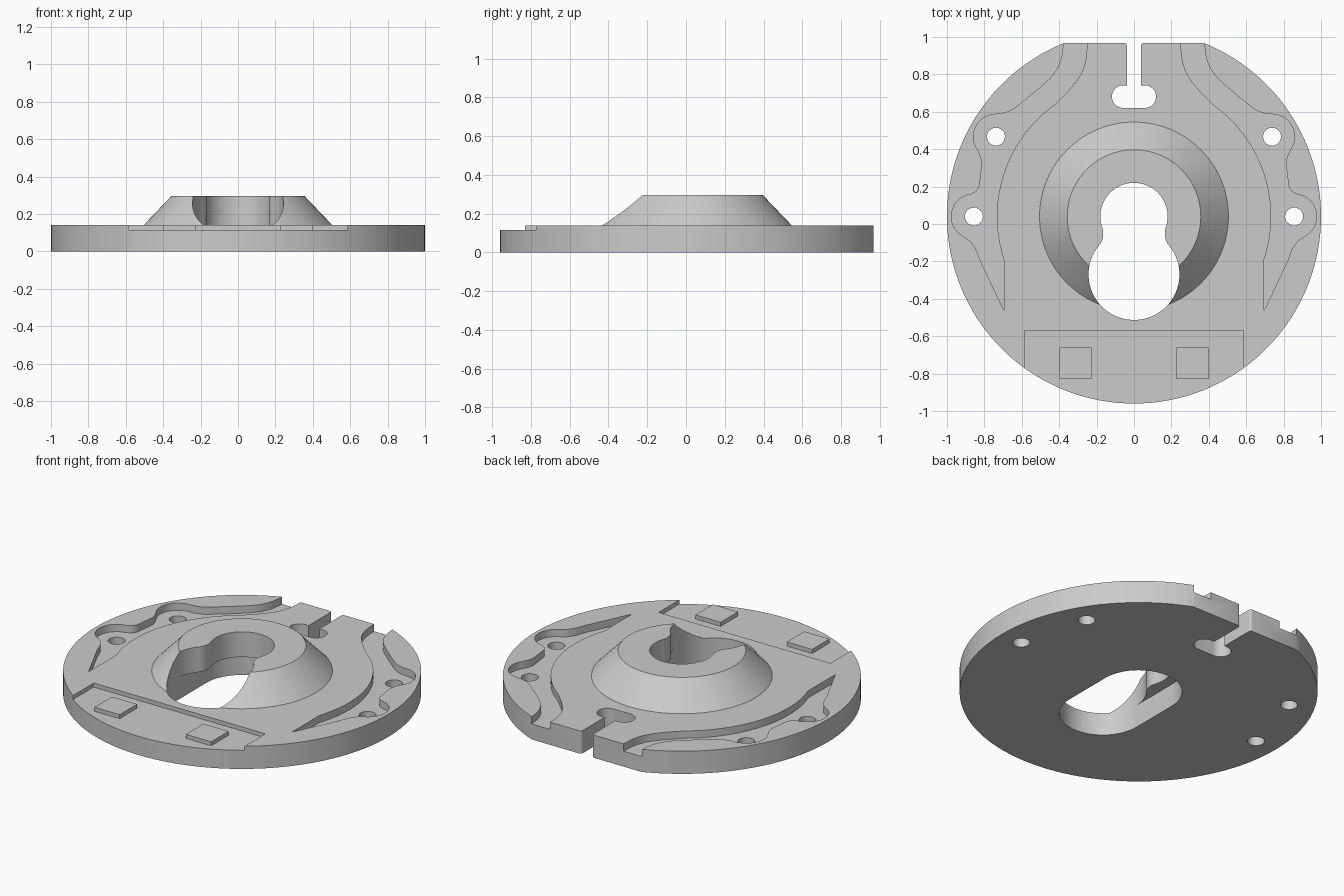
import bpy
import bmesh
import math
from mathutils import Vector

if "Cube" in bpy.data.objects:
    bpy.data.objects.remove(bpy.data.objects["Cube"])

CY = 0.04        # y of the disc axis
PLATE = 0.14     # plate thickness
TOP = 0.295      # top of the raised collar
BACK = 0.967     # flat at the back
OUT = 1.1        # beyond the plate

grey = bpy.data.materials.new("plain grey")
grey.use_nodes = True
grey.diffuse_color = (0.6, 0.6, 0.6, 1)
grey.node_tree.nodes["Principled BSDF"].inputs["Base Color"].default_value = (0.6, 0.6, 0.6, 1)


def arc(cx, cy, r, start, end, n=24):
    """Points on an arc, angles in degrees."""
    angles = [math.radians(start + (end - start) * i / n) for i in range(n + 1)]
    return [(cx + r * math.cos(a), cy + r * math.sin(a)) for a in angles]


def spline(points, n=6):
    """Smooth curve through a few points."""
    p = [Vector(q) for q in points]
    p = [p[0] * 2 - p[1]] + p + [p[-1] * 2 - p[-2]]
    out = []
    for a, b, c, d in zip(p, p[1:], p[2:], p[3:]):
        for i in range(n):
            t = i / n
            q = 0.5 * (2 * b + (c - a) * t + (2 * a - 5 * b + 4 * c - d) * t * t
                       + (3 * b - a - 3 * c + d) * t ** 3)
            out.append(tuple(q))
    return out + [tuple(p[-2])]


def flip(points):
    return [(-x, y) for x, y in reversed(points)]


def loft(name, low, high, z0, z1):
    """Solid between two outlines with matching points."""
    bm = bmesh.new()
    a = [bm.verts.new((x, y, z0)) for x, y in low]
    b = [bm.verts.new((x, y, z1)) for x, y in high]
    bm.faces.new(a)
    bm.faces.new(b)
    for i in range(len(a)):
        j = (i + 1) % len(a)
        bm.faces.new((a[i], a[j], b[j], b[i]))
    bmesh.ops.recalc_face_normals(bm, faces=bm.faces)
    mesh = bpy.data.meshes.new(name)
    bm.to_mesh(mesh)
    bm.free()
    mesh.materials.append(grey)
    ob = bpy.data.objects.new(name, mesh)
    bpy.context.collection.objects.link(ob)
    return ob


def prism(name, outline, z0, z1):
    return loft(name, outline, outline, z0, z1)


def activate(ob):
    bpy.ops.object.select_all(action='DESELECT')
    ob.select_set(True)
    bpy.context.view_layer.objects.active = ob


def cut(ob, outline, z0, z1):
    """Remove a prism from an object."""
    cutter = prism("cutter", outline, z0, z1)
    cutter.hide_render = True
    mod = ob.modifiers.new("cut", 'BOOLEAN')
    mod.operation = 'DIFFERENCE'
    mod.solver = 'EXACT'
    mod.object = cutter
    activate(ob)
    bpy.ops.object.modifier_apply(modifier=mod.name)
    bpy.data.objects.remove(cutter)


def box(x0, x1, y0, y1):
    return [(x0, y0), (x1, y0), (x1, y1), (x0, y1)]


# Round plate with a flat at the back
corner = math.degrees(math.asin(BACK - CY))
plate = prism("base_plate", arc(0, CY, 1, corner, -180 - corner, 144), 0, PLATE)

# Long opening through the plate
WIDE, NARROW, LOW = 0.243, 0.18, -0.27
cut(plate, arc(0, CY, WIDE, 180, 0, 40) + arc(0, LOW, WIDE, 0, -180, 40), -1, 1)

# Keyed slot at the back, with rounded mouth
half = ([(0.052, OUT), (0.052, BACK)] + arc(0.052, BACK - 0.015, 0.015, 90, 180, 5)
        + [(0.037, 0.741)] + arc(0.058, 0.681, 0.06, 90, -90))
cut(plate, half + flip(half), -1, 1)

# Winding side channels with two screw holes each
holes = [(0.738, 0.467), (0.856, 0.04)]
inner = arc(0, CY, 0.733, -19, 54, 30) + spline(
    [(0.405, 0.658), (0.34, 0.725), (0.285, 0.8), (0.258, 0.88), (0.25, 0.97)])
outer = (spline([(0.375, 0.97), (0.39, 0.875), (0.43, 0.8), (0.49, 0.74), (0.61, 0.64),
                 (0.66, 0.605), (0.715, 0.587)])
         + arc(*holes[0], 0.12, 90, -30)
         + spline([(0.825, 0.375), (0.813, 0.33), (0.82, 0.26), (0.828, 0.2), (0.845, 0.172)])
         + arc(*holes[1], 0.12, 82, -65)
         + spline([(0.875, -0.09), (0.845, -0.135), (0.82, -0.2)])
         + [(0.695, -0.463)])
channel = inner + [(0.25, OUT), (0.375, OUT)] + outer
for side in (channel, flip(channel)):
    cut(plate, side, PLATE - 0.045, 1)
for x, y in holes:
    for s in (-1, 1):
        cut(plate, arc(s * x, y, 0.048, 0, 345, 23), -1, 1)

# Shallow front recess
FLOOR = 0.115
cut(plate, box(-0.585, 0.585, -OUT, -0.57), FLOOR, 1)

# Two square pads in the recess
pads = [prism(name, box(s * 0.312 - 0.086, s * 0.312 + 0.086, -0.83, -0.66), FLOOR - 0.01, PLATE)
        for name, s in (("left_pad", 1), ("right_pad", -1))]

# Conical collar with a keyhole opening
collar = loft("conical_collar", arc(0, CY, 0.505, 0, 357, 119), arc(0, CY, 0.357, 0, 357, 119),
              PLATE, TOP)
neck = 0.1
d = CY - LOW
drop = (d * d + (NARROW + neck) ** 2 - (WIDE + neck) ** 2) / (2 * d)
nx = math.sqrt((NARROW + neck) ** 2 - drop ** 2)
a1 = math.degrees(math.atan2(drop, nx))
a2 = math.degrees(math.atan2(d - drop, nx))
keyhole = (arc(0, CY, NARROW, 90, -a1)[1:] + arc(nx, CY - drop, neck, 180 - a1, 180 + a2)[1:]
           + arc(0, LOW, WIDE, a2, -90, 40)[1:-1])
cut(collar, [(0, CY + NARROW)] + keyhole + [(0, LOW - WIDE)] + flip(keyhole), -1, 1)

# Smooth round walls, keep crisp edges
for ob in [plate, collar] + pads:
    activate(ob)
    bpy.ops.object.shade_smooth_by_angle(angle=math.radians(25))
